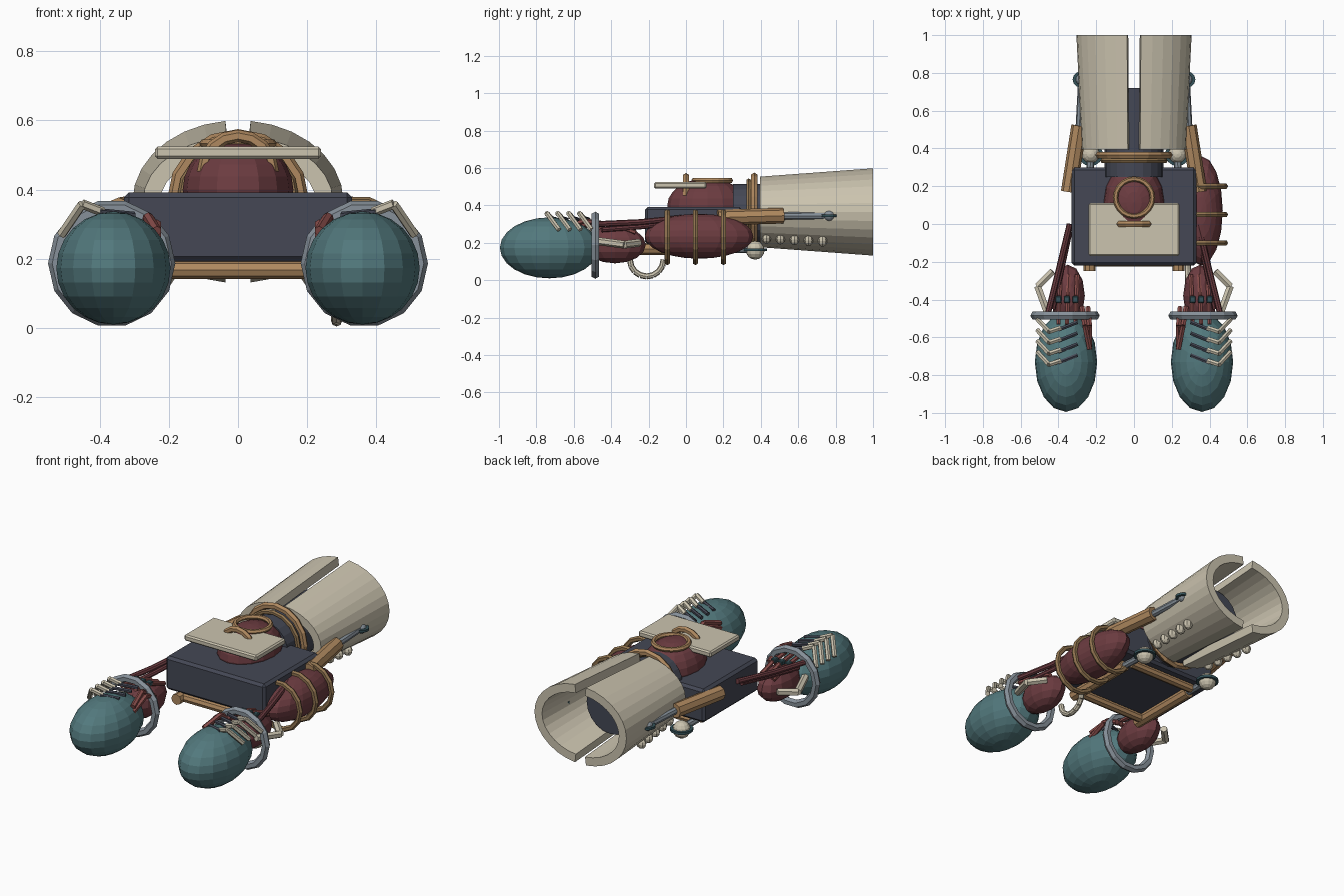
import bpy, bmesh, math
from mathutils import Vector, Matrix

cube = bpy.data.objects.get("Cube")
if cube:
    bpy.data.objects.remove(cube, do_unlink=True)


def material(name, r, g, b):
    m = bpy.data.materials.new(name)
    m.use_nodes = True
    m.diffuse_color = (r, g, b, 1)
    m.node_tree.nodes["Principled BSDF"].inputs["Base Color"].default_value = (r, g, b, 1)
    return m


TEAL = material("teal", .085, .19, .205)
DARK_TEAL = material("dark teal", .035, .085, .1)
CREAM = material("cream", .6, .55, .43)
TAN = material("tan", .43, .25, .115)
BRASS = material("dull brass", .28, .175, .08)
MAROON = material("maroon", .15, .045, .052)
RED = material("faded red", .25, .075, .07)
SLATE = material("slate", .058, .064, .09)
STEEL = material("steel", .24, .28, .32)


def finish(name, bm, mat):
    bmesh.ops.recalc_face_normals(bm, faces=bm.faces[:])
    me = bpy.data.meshes.new(name)
    bm.to_mesh(me)
    bm.free()
    me.materials.append(mat)
    ob = bpy.data.objects.new(name, me)
    bpy.context.scene.collection.objects.link(ob)
    return ob


def ball(name, at, radii, mat, seg=16, rings=12):
    bm = bmesh.new()
    bmesh.ops.create_uvsphere(bm, u_segments=seg, v_segments=rings, radius=1,
                              matrix=Matrix.Translation(at) @ Matrix.Diagonal((*radii, 1)))
    return finish(name, bm, mat)


def box(name, at, size, mat, bevel=.008):
    bm = bmesh.new()
    bmesh.ops.create_cube(bm, size=1, matrix=Matrix.Translation(at) @ Matrix.Diagonal((*size, 1)))
    ob = finish(name, bm, mat)
    mod = ob.modifiers.new("bevel", 'BEVEL')
    mod.width = bevel
    mod.segments = 1
    return ob


def rod(name, points, radius, mat, sides=8):
    """Straight cylinders joined end to end along the points."""
    bm = bmesh.new()
    points = [Vector(p) for p in points]
    for a, b in zip(points, points[1:]):
        turn = (b - a).to_track_quat('Z', 'Y').to_matrix().to_4x4()
        bmesh.ops.create_cone(bm, cap_ends=True, segments=sides, radius1=radius, radius2=radius,
                              depth=(b - a).length, matrix=Matrix.Translation((a + b) / 2) @ turn)
    return finish(name, bm, mat)


def hoop(name, at, major, minor, mat, axis='Y', seg=16, sides=6):
    turn = {'X': (0, math.pi / 2, 0), 'Y': (math.pi / 2, 0, 0), 'Z': (0, 0, 0)}[axis]
    bpy.ops.mesh.primitive_torus_add(location=at, rotation=turn, major_radius=major,
                                     minor_radius=minor, major_segments=seg, minor_segments=sides)
    ob = bpy.context.object
    ob.name = name
    ob.data.materials.clear()
    ob.data.materials.append(mat)
    return ob


def half_shell(name, side):
    """Tapered half tube, with a slot left open above and below."""
    bm = bmesh.new()
    sections, steps, wall = [], 14, .05
    for i in range(steps + 1):
        a = -math.pi / 2 + .12 + (math.pi - .24) * i / steps
        ring = []
        for y, rx, rz in ((.395, .275, .19), (1, .305, .235)):
            for inset in (0, wall):
                ring.append(bm.verts.new((side * (rx - inset) * math.cos(a), y,
                                          .365 + (rz - inset) * math.sin(a))))
        sections.append([ring[k] for k in (0, 2, 3, 1)])
    for p, q in zip(sections, sections[1:]):
        for k in range(4):
            n = (k + 1) % 4
            bm.faces.new((p[k], p[n], q[n], q[k]))
    bm.faces.new(sections[0])
    bm.faces.new(sections[-1])
    return finish(name, bm, CREAM)


# Central body, dome and shaft
box("body", (0, .04, .292), (.66, .52, .2), SLATE, .015)
ball("dome", (0, .115, .4), (.16, .215, .145), MAROON)
rod("shaft", [(0, .25, .36), (0, .72, .36)], .155, SLATE, 20)
hoop("shaft_hoop", (0, .365, .37), .185, .02, TAN)
hoop("shaft_inner_hoop", (0, .335, .365), .165, .014, BRASS)

# Top plate with its hoops
box("top_plate", (0, -.03, .507), (.48, .28, .036), CREAM)
hoop("plate_handle", (0, 0, .455), .1, .018, TAN)
hoop("dome_hoop", (0, .14, .533), .098, .014, TAN, 'Z', 20)

# Lower frame
for y in (-.2, .24):
    rod("frame_crossbar", [(-.22, y, .168), (.22, y, .168)], .026, TAN)

# Muscle bulge and its bands on one side
ball("side_muscle", (.355, .07, .235), (.115, .29, .12), MAROON)
for y in (-.1, .05, .2):
    hoop("muscle_band", (.345, y, .23), .137, .016, BRASS, 'Y', 14)
rod("lower_hook", [(.285, -.21 + .09 * math.cos(a), .11 + .09 * math.sin(a))
                   for a in (math.pi * (1 + k / 8) for k in range(9))], .016, CREAM)

for s, side in ((1, "left_"), (-1, "right_")):
    def P(x, y, z):
        return (s * x, y, z)

    # Rear shell and rivets
    half_shell(side + "shell", s)
    for k in range(5):
        y = .43 + k * .075
        ball(side + "rivet", P(.187 + k * .007, y, .225 - k * .004), (.03, .025, .03), CREAM, 8, 6)

    # Upper piston
    rod(side + "piston_sleeve", [P(.345, .17, .335), P(.29, .52, .345)], .042, TAN, 8)
    rod(side + "piston_rod", [P(.29, .5, .343), P(.275, .78, .345)], .02, STEEL)
    ball(side + "piston_joint", P(.282, .765, .345), (.028, .03, .028), STEEL, 10, 8)
    rod(side + "piston_collar", [P(.282, .765, .338), P(.282, .765, .352)], .043, DARK_TEAL, 12)

    # Lower rail and ball joint
    rod(side + "rail", [P(.235, -.25, .168), P(.235, .2, .168)], .032, TAN)
    rod(side + "rail_rod", [P(.235, .18, .168), P(.23, .37, .165)], .02, STEEL)
    ball(side + "ball_joint", P(.23, .37, .16), (.05, .05, .05), CREAM, 12, 8)
    rod(side + "ball_collar", [P(.23, .37, .155), P(.23, .37, .17)], .064, DARK_TEAL, 14)

    # Front pod, ankle and clamp
    ball(side + "pod", P(.36, -.73, .173), (.165, .265, .163), TEAL)
    ball(side + "ankle", P(.35, -.38, .19), (.09, .165, .1), MAROON, 12, 8)
    hoop(side + "clamp", P(.365, -.485, .187), .16, .024, STEEL, 'Y', 14)

    # Tendons running from body to pod
    rod(side + "long_tendon", [P(.34, 0, .335), P(.4, -.25, .31), P(.455, -.47, .3)], .016, MAROON)
    rod(side + "low_tendon", [P(.34, -.04, .31), P(.385, -.25, .285), P(.43, -.45, .27)], .014, MAROON)
    for x in (.3, .345, .39):
        rod(side + "ankle_cord", [P(x, -.27, .255), P(x + .005, -.38, .295), P(x + .01, -.53, .315)],
            .013, RED, 6)
        box(side + "cord_clip", P(x + .01, -.4, .303), (.032, .035, .025), DARK_TEAL, .004)
    for k in (0, 1):
        rod(side + "inner_cord", [P(.275 - k * .03, -.44, .26), P(.26 - k * .025, -.54, .32 - k * .02),
                                  P(.235, -.66, .28 - k * .03)], .015, RED, 6)

    # Outer bone and pod ribs
    rod(side + "outer_bone", [P(.43, -.25, .2), P(.51, -.33, .19), P(.455, -.48, .21)], .021, CREAM, 6)
    for k in range(4):
        y = -.55 - k * .058
        rod(side + "rib", [P(.39, y, .335), P(.45, y - .02, .358), P(.51, y + .045, .27)], .014, CREAM, 6)
        rod(side + "dark_rib", [P(.3, y + .03, .325), P(.4, y - .01, .335)], .011, SLATE, 6)
